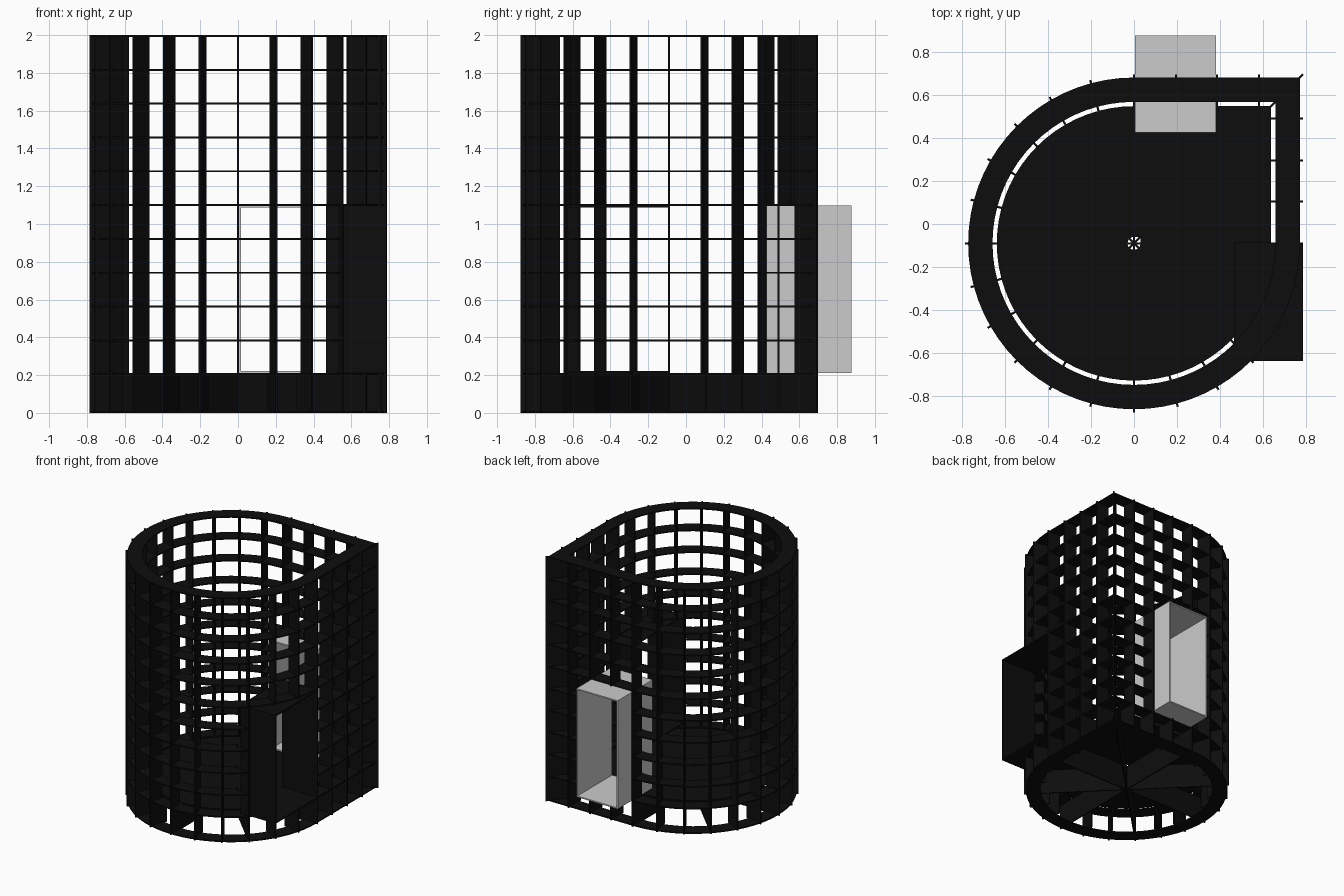
import bpy, bmesh, math
from mathutils import Matrix, Vector

if "Cube" in bpy.data.objects:
    bpy.data.objects.remove(bpy.data.objects["Cube"])

CY = -0.09      # centre of the round part
T = 0.01        # sheet thickness
black = bpy.data.materials.new("black")
black.diffuse_color = (0.004, 0.004, 0.004, 1)
black.use_nodes = True
black.node_tree.nodes["Principled BSDF"].inputs["Base Color"].default_value = black.diffuse_color


def finish(name, bm, mat=black):
    bmesh.ops.recalc_face_normals(bm, faces=bm.faces)
    me = bpy.data.meshes.new(name)
    bm.to_mesh(me)
    bm.free()
    ob = bpy.data.objects.new(name, me)
    bpy.context.collection.objects.link(ob)
    if mat:
        me.materials.append(mat)
    return ob


def outline(r):
    # three quarters of a circle closed by one square corner
    pts = [(r * math.cos(math.radians(a)), CY + r * math.sin(math.radians(a)))
           for a in range(90, 361, 5)]
    return pts + [(r, CY + r)]


def add_ring(bm, r_in, r_out, z0, z1):
    loops = [[bm.verts.new((x, y, z)) for x, y in outline(r)]
             for r, z in ((r_in, z0), (r_out, z0), (r_out, z1), (r_in, z1))]
    n = len(loops[0])
    for k in range(4):
        a, b = loops[k], loops[(k + 1) % 4]
        for i in range(n):
            j = (i + 1) % n
            bm.faces.new((a[i], a[j], b[j], b[i]))


def add_box(bm, lo, hi, matrix=Matrix()):
    lo, hi = Vector(lo), Vector(hi)
    m = matrix @ Matrix.Translation((lo + hi) / 2) @ Matrix.Diagonal((*(hi - lo), 1))
    bmesh.ops.create_cube(bm, size=1, matrix=m)


def add_plate(bm, origin, angle, r0, r1, z0, z1):
    # upright sheet running outward from the origin
    m = Matrix.Translation((*origin, 0)) @ Matrix.Rotation(math.radians(angle), 4, 'Z')
    add_box(bm, (r0, -T / 2, z0), (r1, T / 2, z1), m)


# horizontal shelves of the lattice wall
bm = bmesh.new()
for z in [T] + [0.21 + 0.179 * k for k in range(11)]:
    add_ring(bm, 0.657, 0.77, z - T, z)
shelves = finish("wall_shelves", bm)

# upright ribs: round part, two straight sides, corner
spots = [((0, CY), a, 1) for a in range(90, 361, 15)]
for d in (0.195, 0.385, 0.58):
    spots += [((d, CY), 90, 1), ((0, CY + d), 0, 1)]
spots.append(((0, CY), 45, math.sqrt(2)))
bm = bmesh.new()
foot = bmesh.new()
for o, a, s in spots:
    add_plate(bm, o, a, 0.668 * s, 0.785 * s, 0, 2)
    add_plate(foot, o, a, 0.625 * s, 0.668 * s, 0, 0.205)
ribs = finish("wall_ribs", bm)
finish("rib_feet", foot)

# floor sheet and radial beams beneath it
bm = bmesh.new()
add_ring(bm, 0.03, 0.637, 0.2, 0.21)
finish("floor", bm)
bm = bmesh.new()
for a in range(0, 360, 45):
    add_plate(bm, (0, CY), a, 0.0, 0.63 * (1.414 if a == 45 else 1), 0, 0.2)
finish("floor_beams", bm)


# door tunnels: thin-walled box open along one axis
def tunnel(name, lo, hi, axis, mat):
    bm = bmesh.new()
    side = 1 - axis
    for k in (side, 2):
        for end in (0, 1):
            a, b = list(lo), list(hi)
            if end:
                a[k] = hi[k] - T
            else:
                b[k] = lo[k] + T
            if k == 2:
                a[side] += T
                b[side] -= T
            add_box(bm, a, b)
    finish(name, bm, mat)
    # clear the lattice out of the doorway
    cb = bmesh.new()
    a = [v + T / 2 for v in lo]
    b = [v - T / 2 for v in hi]
    a[axis] -= 0.05
    b[axis] += 0.05
    add_box(cb, a, b)
    cutter = finish("doorway_cutter", cb, None)
    cutter.hide_render = True
    for ob in (shelves, ribs):
        mod = ob.modifiers.new("doorway", 'BOOLEAN')
        mod.object = cutter
        mod.solver = 'EXACT'
        bpy.context.view_layer.objects.active = ob
        bpy.ops.object.modifier_apply(modifier=mod.name)
    bpy.data.objects.remove(cutter)


tunnel("side_door_tunnel", (0.465, -0.635, 0.211), (0.785, -0.085, 1.098), 0, black)
tunnel("back_door_tunnel", (0.005, 0.425, 0.211), (0.38, 0.875, 1.098), 1, None)
